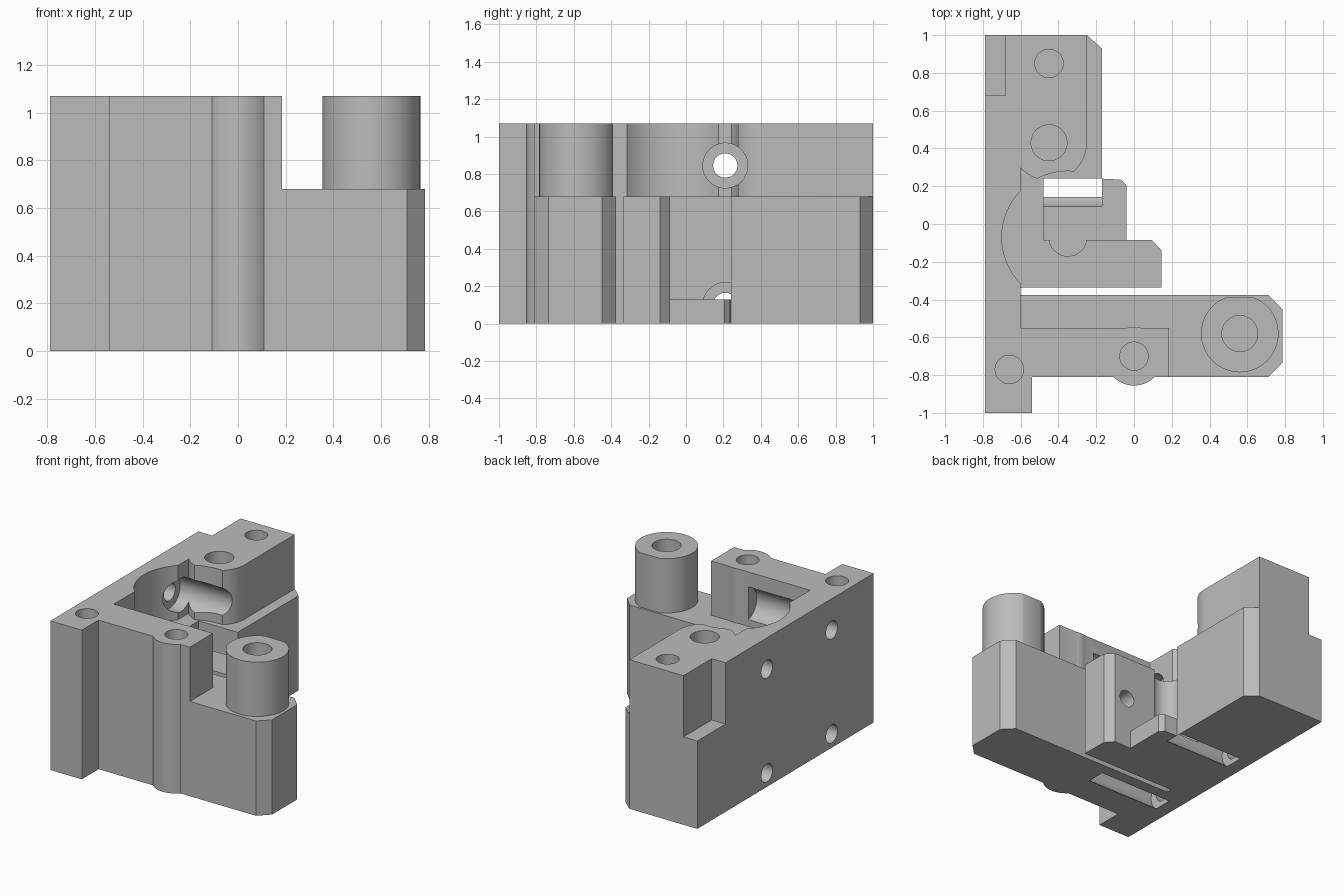
import bpy, bmesh, math
from mathutils import Matrix, Vector

old = bpy.data.objects.get("Cube")
if old:
    bpy.data.objects.remove(old, do_unlink=True)

TOP, DECK, OVER = 1.07, 0.68, 1.2

grey = bpy.data.materials.new("machined_grey")
grey.use_nodes = True
colour = (0.5, 0.5, 0.5, 1)
grey.diffuse_color = colour
grey.node_tree.nodes["Principled BSDF"].inputs["Base Color"].default_value = colour


def add_object(name, bm):
    bmesh.ops.recalc_face_normals(bm, faces=bm.faces)
    mesh = bpy.data.meshes.new(name)
    bm.to_mesh(mesh)
    bm.free()
    mesh.materials.append(grey)
    obj = bpy.data.objects.new(name, mesh)
    bpy.context.collection.objects.link(obj)
    return obj


def prism(name, outline, z0, z1):
    bm = bmesh.new()
    face = bm.faces.new([bm.verts.new((x, y, z0)) for x, y in outline])
    new = bmesh.ops.extrude_face_region(bm, geom=[face])["geom"]
    verts = [v for v in new if isinstance(v, bmesh.types.BMVert)]
    bmesh.ops.translate(bm, verts=verts, vec=(0, 0, z1 - z0))
    return add_object(name, bm)


def box(name, x0, x1, y0, y1, z0, z1):
    return prism(name, [(x0, y0), (x1, y0), (x1, y1), (x0, y1)], z0, z1)


def rod(name, start, end, radius):
    a, b = Vector(start), Vector(end)
    turn = Vector((0, 0, 1)).rotation_difference(b - a).to_matrix().to_4x4()
    bm = bmesh.new()
    bmesh.ops.create_cone(bm, cap_ends=True, segments=64, radius1=radius, radius2=radius,
                          depth=(b - a).length, matrix=Matrix.Translation((a + b) / 2) @ turn)
    return add_object(name, bm)


def pillar(name, x, y, radius, z0, z1):
    return rod(name, (x, y, z0), (x, y, z1), radius)


def combine(target, tool, operation):
    mod = target.modifiers.new("combine", "BOOLEAN")
    mod.operation, mod.solver, mod.object = operation, "EXACT", tool
    bpy.context.view_layer.update()
    result = target.evaluated_get(bpy.context.evaluated_depsgraph_get())
    mesh = bpy.data.meshes.new_from_object(result)
    target.modifiers.clear()
    target.data = mesh
    bpy.data.objects.remove(tool, do_unlink=True)


# Lower body with the side arm, clamp block and thin floor
body = prism("bracket_body", [
    (-.79, -1), (-.54, -1), (-.54, -.81), (.71, -.81), (.785, -.735), (.785, -.45),
    (.71, -.375), (-.6, -.375), (-.6, -.335), (.145, -.335), (.145, -.14), (.095, -.085),
    (-.04, -.085), (-.04, .205), (-.07, .235), (-.17, .24), (-.17, .93), (-.25, 1), (-.79, 1)],
    0, DECK)

# Raised back plate, arm wall and rear block
combine(body, prism("upper_wall", [
    (-.79, -1), (-.54, -1), (-.54, -.81), (.185, -.81), (.185, -.55), (-.6, -.55),
    (-.6, .43), (-.25, .43), (-.25, 1), (-.79, 1)], DECK, TOP), "UNION")

# Round bosses
combine(body, pillar("rear_boss", -.45, .43, .2, DECK, TOP), "UNION")
combine(body, pillar("wall_boss", 0, -.7, .155, 0, TOP), "UNION")
combine(body, pillar("arm_boss", .56, -.58, .205, DECK, TOP), "UNION")

cutters = [
    # Flat on the arm boss, corner notch and clamp pocket
    box("boss_flat", .3, .82, -.39, -.3, DECK, OVER),
    box("corner_notch", -.9, -.68, .68, 1.1, .63, OVER),
    box("clamp_pocket", -.48, 0, -.085, .24, .13, .7),
    # Round recess with its centre bore
    pillar("recess", -.35, -.07, .35, DECK, OVER),
    pillar("centre_bore", -.35, -.07, .1, .13, .75),
    # Clamp screw hole
    rod("clamp_hole", (-.01, -.345, .37), (-.01, 0, .37), .06),
]

# Blind vertical holes
for x, y, radius in [(-.45, .85, .075), (-.45, .43, .095), (-.66, -.77, .075),
                     (0, -.7, .075), (.56, -.58, .095)]:
    cutters.append(pillar("vertical_hole", x, y, radius, .5, OVER))

# Mounting holes through the back plate, each with a long counterbore
for y, reach in [(.21, -.17), (-.525, -.11)]:
    for z in (.1, .845):
        cutters.append(rod("mount_hole", (-.9, y, z), (-.6, y, z), .065))
        cutters.append(rod("counterbore", (-.69, y, z), (reach, y, z), .12))

for cutter in cutters:
    combine(body, cutter, "DIFFERENCE")

# Smooth the round walls and keep the machined edges sharp
bpy.ops.object.select_all(action="DESELECT")
body.select_set(True)
bpy.context.view_layer.objects.active = body
bpy.ops.object.shade_smooth_by_angle(angle=math.radians(25))
